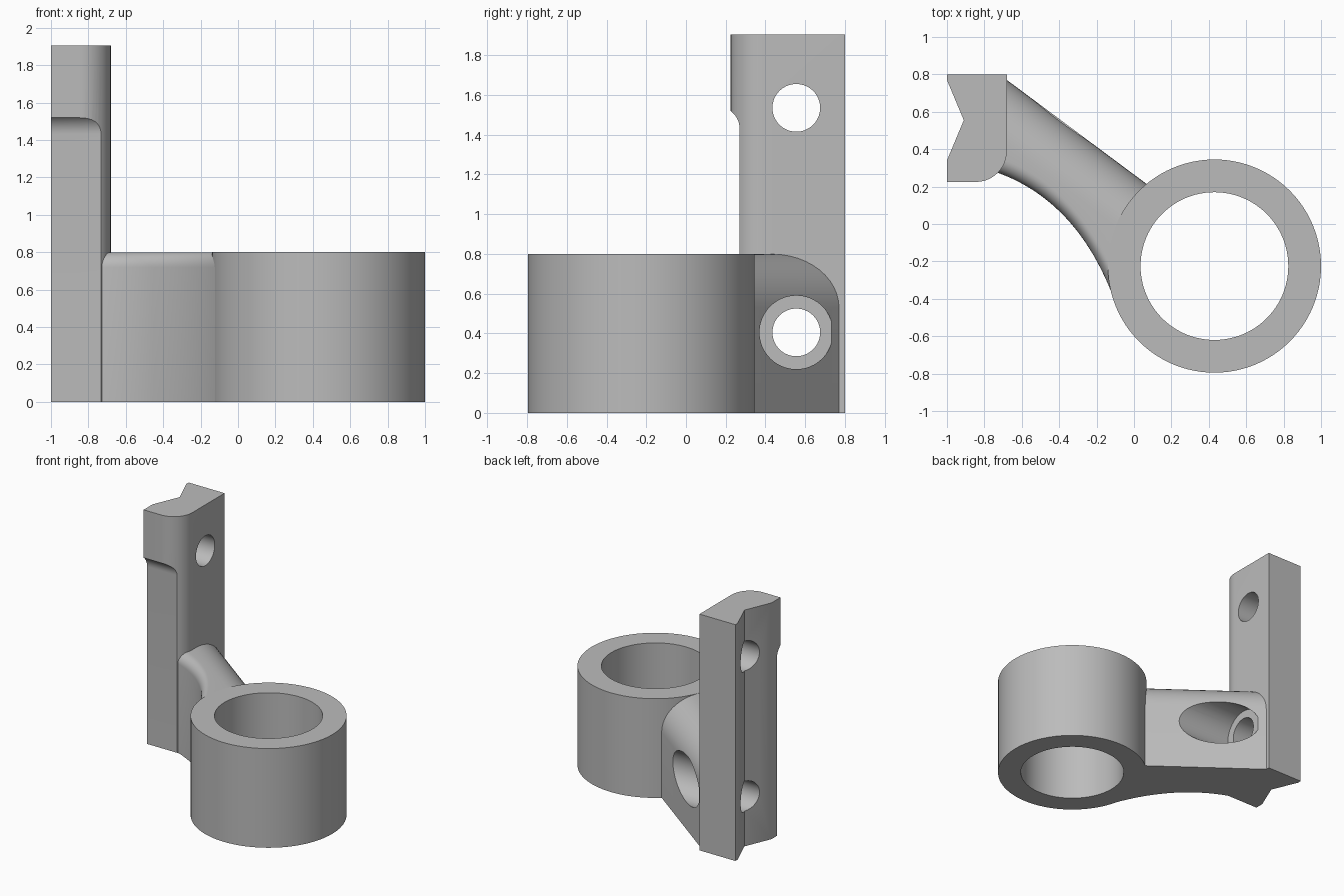
import bpy, bmesh, math
from mathutils import Vector

cube = bpy.data.objects.get("Cube")
if cube:
    bpy.data.objects.remove(cube, do_unlink=True)

grey = bpy.data.materials.new("plain grey")
grey.use_nodes = True
grey.diffuse_color = (0.5, 0.5, 0.5, 1)
grey.node_tree.nodes["Principled BSDF"].inputs["Base Color"].default_value = (0.5, 0.5, 0.5, 1)


def loft(name, sections, closed=False):
    """Skin matching cross-sections; cap the ends unless they form a loop."""
    bm = bmesh.new()
    rows = [[bm.verts.new(p) for p in s] for s in sections]
    n = len(rows[0])
    pairs = list(zip(rows, rows[1:] + rows[:1])) if closed else list(zip(rows, rows[1:]))
    for a, b in pairs:
        for i in range(n):
            j = (i + 1) % n
            bm.faces.new((a[i], a[j], b[j], b[i]))
    if not closed:
        bm.faces.new(rows[0])
        bm.faces.new(rows[-1])
    bmesh.ops.recalc_face_normals(bm, faces=bm.faces)
    mesh = bpy.data.meshes.new(name)
    bm.to_mesh(mesh)
    bm.free()
    mesh.materials.append(grey)
    obj = bpy.data.objects.new(name, mesh)
    bpy.context.collection.objects.link(obj)
    return obj


def circle(r, n=64):
    return [(r * math.cos(math.tau * i / n), r * math.sin(math.tau * i / n)) for i in range(n)]


def rod(name, r, x0, x1, y, z):
    return loft(name, [[(x, y + a, z + b) for a, b in circle(r)] for x in (x0, x1)])


def cut(obj, cutter):
    """Subtract a cutter and discard it."""
    cutter.hide_render = True
    mod = obj.modifiers.new("cut", "BOOLEAN")
    mod.operation, mod.solver, mod.object = "DIFFERENCE", "EXACT", cutter
    bpy.context.view_layer.objects.active = obj
    bpy.ops.object.modifier_apply(modifier=mod.name)
    bpy.data.objects.remove(cutter, do_unlink=True)


# Clamp ring: rectangular section swept round its axis
ring = loft("ring", [
    [(0.43 + c * r, -0.225 + s * r, z) for r, z in ((0.395, 0), (0.57, 0), (0.57, 0.8), (0.395, 0.8))]
    for c, s in circle(1, 96)], closed=True)

# Mounting post: V-grooved outline with one rounded corner
corner = [(-0.845 + 0.165 * math.cos(a), 0.39 + 0.165 * math.sin(a))
          for a in (-math.pi / 2 * i / 12 for i in range(13))]
outline = [(-1, 0.8), (-0.68, 0.8)] + corner + [(-1, 0.225), (-1, 0.34), (-0.91, 0.555), (-1, 0.77)]
post = loft("mounting_post", [[(x, y, z) for x, y in outline] for z in (0, 1.905)])

# Shallow relief on the lower front, ending in a curved overhang
relief = [(0.0, -0.1), (0.27, -0.1)]
relief += [(0.16 + 0.11 * math.cos(a), 1.43 + 0.11 * math.sin(a))
           for a in (math.pi / 2 * i / 12 for i in range(13))] + [(0.0, 1.54)]
cut(post, loft("relief_cutter", [[(x, y, z) for y, z in relief] for x in (-1.1, -0.5)]))

# Bolt holes through the post
for z in (0.405, 1.535):
    cut(post, rod("hole_cutter", 0.12, -1.2, -0.5, 0.555, z))

# Arm: curved front edge, straight back edge, rounded upper shoulders
front = [Vector(p) for p in ((-0.76, 0.285), (-0.3, 0.135), (-0.1, -0.42))]
back = [Vector(p) for p in ((-0.70, 0.785), (0.1, 0.19))]
normal = Vector((0.6, 0.8))
top = 0.799
sections = []
for k in range(25):
    t = k / 24
    f = front[0] * (1 - t) ** 2 + front[1] * 2 * t * (1 - t) + front[2] * t * t
    b = back[0].lerp(back[1], t)
    d = (b - f).normalized()
    wide = 0.27 / d.dot(normal)
    pts = [(f, 0), (b, 0)]
    for i in range(13):
        a = math.pi / 2 * i / 12
        pts.append((b - d * wide * (1 - math.cos(a)), top - 0.27 * (1 - math.sin(a))))
    for i in range(9):
        a = math.pi / 2 * i / 8
        pts.append((f + d * 0.08 * (1 - math.sin(a)), top - 0.08 * (1 - math.cos(a))))
    sections.append([(p.x, p.y, z) for p, z in pts])
arm = loft("arm", sections)

# Bolt head pocket and its through hole
cut(arm, rod("pocket_cutter", 0.185, -0.63, 0.6, 0.555, 0.405))
cut(arm, rod("hole_cutter", 0.12, -1.2, -0.4, 0.555, 0.405))

# Smooth curved walls, crisp edges
bpy.ops.object.select_all(action="DESELECT")
for obj in (ring, post, arm):
    obj.select_set(True)
bpy.context.view_layer.objects.active = ring
bpy.ops.object.shade_smooth_by_angle(angle=math.radians(30))
